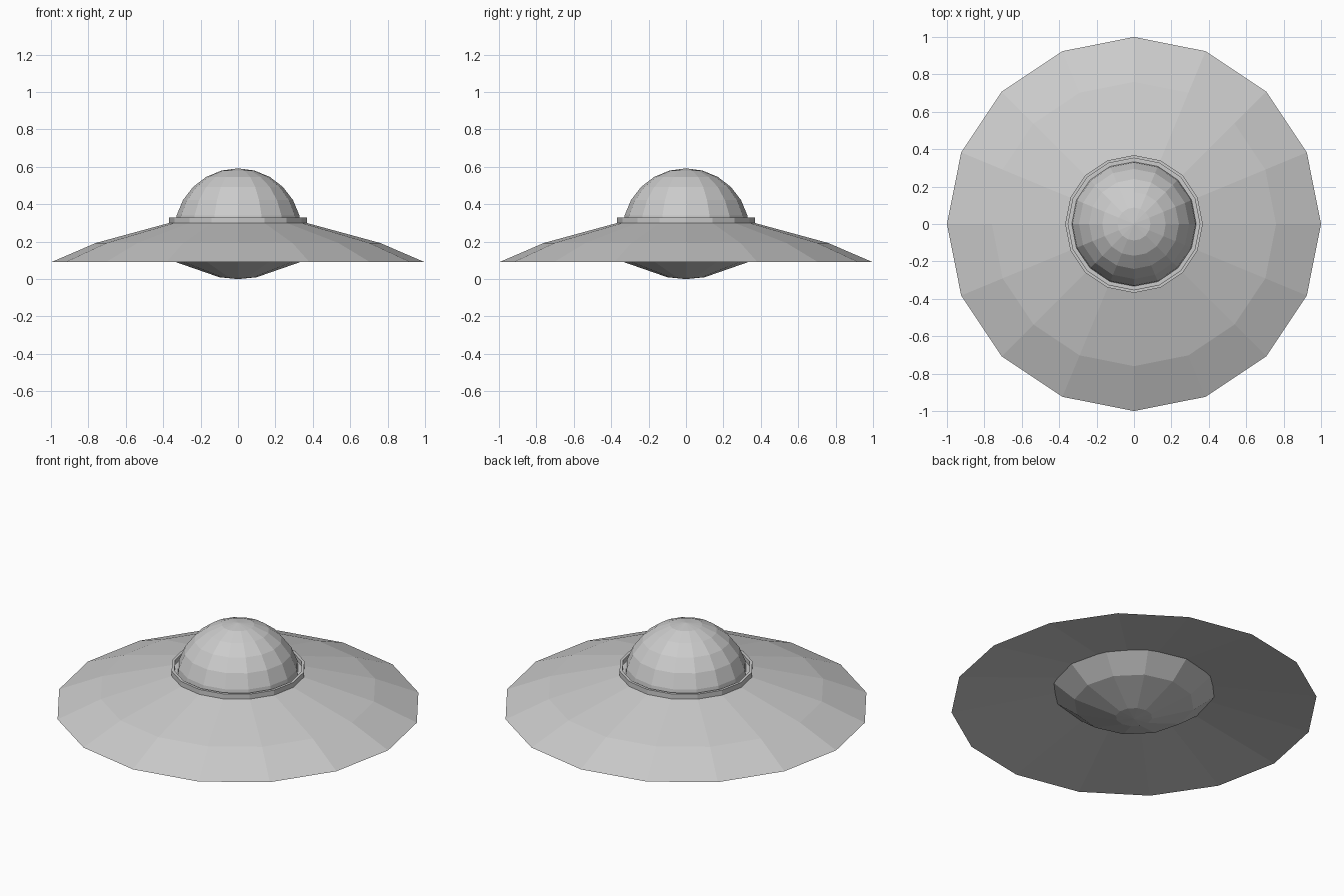
import bpy, bmesh
from math import cos, sin, pi, radians

if "Cube" in bpy.data.objects:
    bpy.data.objects.remove(bpy.data.objects["Cube"])


def lathe(name, profile, sides, closed=False):
    """Spin a (radius, z) profile around z; radius 0 becomes a single pole point."""
    bm = bmesh.new()
    rings = []
    for r, z in profile:
        if r == 0:
            rings.append([bm.verts.new((0, 0, z))] * sides)
        else:
            rings.append([bm.verts.new((r * cos(2 * pi * i / sides), r * sin(2 * pi * i / sides), z))
                          for i in range(sides)])
    pairs = list(zip(rings, rings[1:]))
    if closed:
        pairs.append((rings[-1], rings[0]))
    for a, b in pairs:
        for i in range(sides):
            j = (i + 1) % sides
            bm.faces.new(list(dict.fromkeys((a[i], a[j], b[j], b[i]))))
    bmesh.ops.recalc_face_normals(bm, faces=bm.faces)
    mesh = bpy.data.meshes.new(name)
    bm.to_mesh(mesh)
    bm.free()
    obj = bpy.data.objects.new(name, mesh)
    bpy.context.collection.objects.link(obj)
    return obj


# Wide saucer: two-slope top, sharp rim, slightly hollow underside
lathe("saucer_hull", [(0, 0.305), (0.35, 0.305), (0.76, 0.193), (1.0, 0.09),
                      (0.42, 0.185), (0, 0.2)], 16)

# Thin collar around the dome
lathe("dome_collar", [(0.368, 0.28), (0.368, 0.33), (0.352, 0.33), (0.352, 0.28)], 16, closed=True)

# Round dome, sunk into the hull
R, CZ = 0.34, 0.252
dome = [(R * sin(radians(a)), CZ + R * cos(radians(a))) for a in range(15, 91, 15)]
lathe("dome", [(0, CZ + R)] + dome + [(0, CZ)], 16)

# Shallow twelve-sided bowl under the hull
lathe("belly_bowl", [(0, 0.2), (0.45, 0.185), (0.33, 0.09), (0.1, 0.01), (0, 0)], 12)
